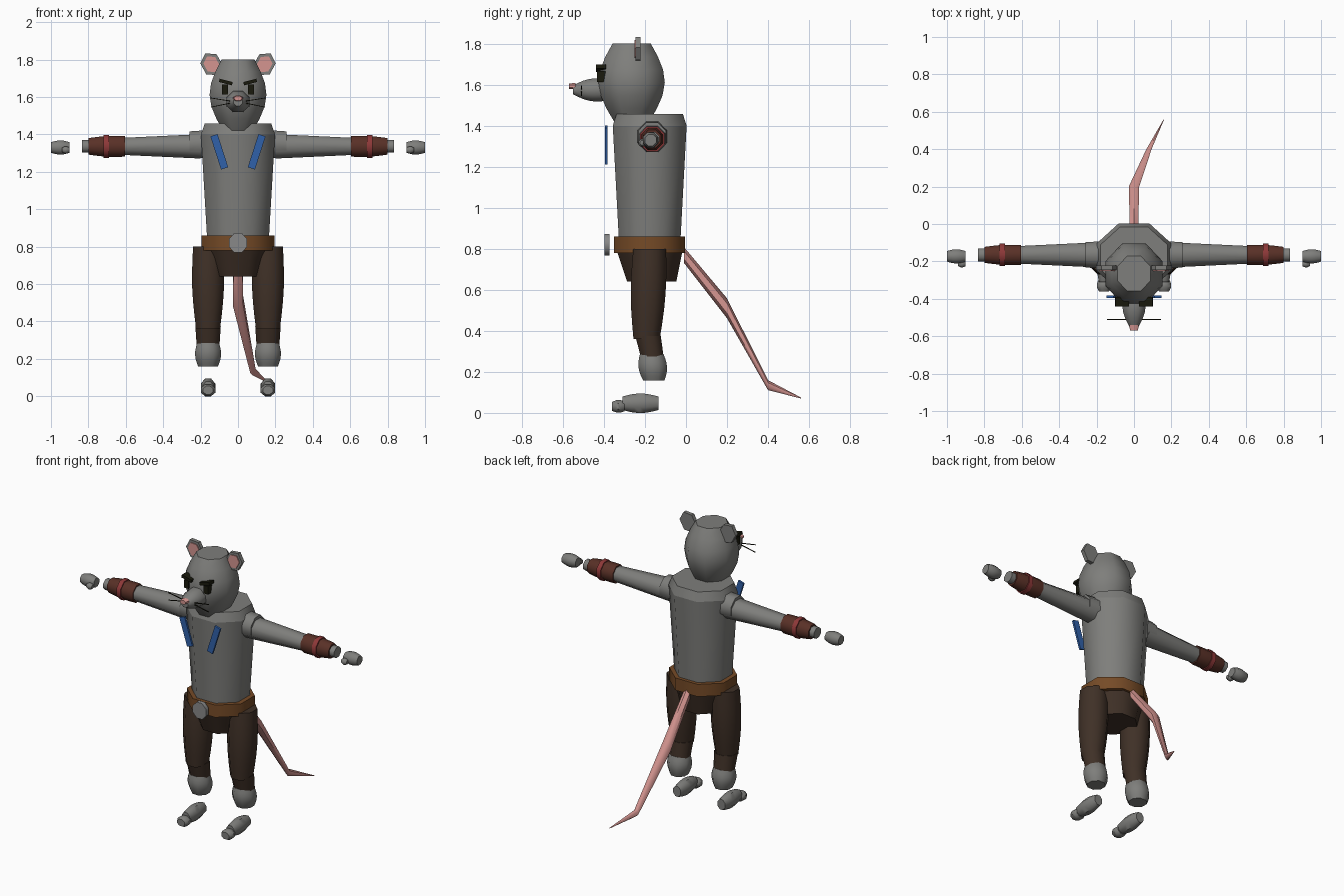
import bpy, bmesh
from math import cos, sin, pi, radians

cube = bpy.data.objects.get("Cube")
if cube:
    bpy.data.objects.remove(cube, do_unlink=True)


def material(name, red, green, blue):
    mat = bpy.data.materials.new(name)
    mat.use_nodes = True
    colour = (red, green, blue, 1)
    mat.diffuse_color = colour
    mat.node_tree.nodes["Principled BSDF"].inputs["Base Color"].default_value = colour
    return mat


fur = material("grey_fur", .21, .21, .2)
pink = material("pink_skin", .66, .3, .28)
blue = material("blue_cloth", .03, .12, .4)
leather = material("belt_leather", .18, .07, .02)
trouser = material("dark_brown_cloth", .05, .03, .02)
cuff_leather = material("cuff_leather", .1, .03, .02)
red_cloth = material("red_band", .27, .04, .04)
dark = material("near_black", .01, .01, .004)
metal = material("buckle_metal", .25, .25, .25)


def make_object(name, mat, bm):
    bmesh.ops.recalc_face_normals(bm, faces=bm.faces)
    mesh = bpy.data.meshes.new(name)
    bm.to_mesh(mesh)
    mesh.materials.append(mat)
    mesh.shade_smooth()
    mesh.set_sharp_from_angle(angle=radians(50))
    bpy.context.collection.objects.link(bpy.data.objects.new(name, mesh))


def ring(centre, axis, width, height, sides, turn=0):
    """Flat-sided polygon across an axis, turned within its own plane."""
    first, second = [i for i in range(3) if i != "xyz".index(axis)]
    points = []
    for i in range(sides):
        angle = 2 * pi * (i + .5) / sides
        a = width * cos(angle) / cos(pi / sides)
        b = height * sin(angle) / cos(pi / sides)
        point = list(centre)
        point[first] += a * cos(turn) - b * sin(turn)
        point[second] += a * sin(turn) + b * cos(turn)
        points.append(point)
    return points


def skin(name, mat, rings, pair=False):
    """Join rings with quads, cap the ends and add a mirrored twin for a pair."""
    bm = bmesh.new()
    rows = [[bm.verts.new(point) for point in points] for points in rings]
    for low, high in zip(rows, rows[1:]):
        for i in range(len(low)):
            bm.faces.new((low[i - 1], low[i], high[i], high[i - 1]))
    bm.faces.new(rows[0])
    bm.faces.new(rows[-1])
    make_object("left_" + name if pair else name, mat, bm)
    if pair:
        bmesh.ops.scale(bm, vec=(-1, 1, 1), verts=bm.verts)
        make_object("right_" + name, mat, bm)
    bm.free()


def tube(name, mat, start, axis, length, width, height,
         far=1, bulge=0, lean=0, sides=8, turn=0):
    """Straight part that tapers to the far scale and swells in the middle."""
    steps = 6 if bulge else 1
    rings = []
    for step in range(steps + 1):
        t = step / steps
        centre = list(start)
        centre["xyz".index(axis)] += length * t
        centre[1] += lean * t
        scale = 1 + (far - 1) * t + bulge * sin(pi * t)
        rings.append(ring(centre, axis, width * scale, height * scale, sides, turn))
    skin(name, mat, rings, pair=start[0] > 0)


# Head, snout and nose
tube("head", fur, (0, -.265, 1.42), "z", .38, .08, .085, far=1.1, bulge=.85)
tube("snout", fur, (0, -.4, 1.575), "y", -.15, .06, .055, far=.4, bulge=.25)
tube("nose", pink, (0, -.54, 1.593), "y", -.03, .026, .016, far=.8)

# Ears, each with a thin pink inset
tube("ear", fur, (.142, -.247, 1.775), "y", .025, .05, .058, sides=6, turn=-.5)
tube("inner_ear", pink, (.142, -.252, 1.775), "y", .006, .036, .042, sides=6, turn=-.5)

# Eyes, brows and whiskers
tube("eye", dark, (.07, -.433, 1.64), "y", .04, .016, .026, sides=4)
tube("brow", dark, (.065, -.44, 1.68), "y", .05, .036, .009, sides=4, turn=.25)
for label, height, tilt in (("upper", 1.586, .16), ("lower", 1.557, -.2)):
    tube(label + "_whisker", dark, (.09, -.512, height), "y", .005,
         .056, .002, sides=4, turn=tilt)

# Torso with a chamfered collar, straps, belt, buckle and pelvis
body_y = -.177
tube("torso", fur, (0, body_y, .84), "z", .56, .165, .15, far=1.2)
tube("collar", fur, (0, body_y, 1.4), "z", .057, .198, .18, far=.9)
tube("chest_strap", blue, (.1, -.395, 1.307), "y", .013, .02, .093, sides=4, turn=-.31)
tube("belt", leather, (0, body_y, .78), "z", .08, .195, .173)
tube("buckle", metal, (0, -.398, .82), "y", .026, .048, .052)
tube("pelvis", trouser, (0, body_y, .79), "z", -.15, .165, .16, far=.75, lean=.01)

# Arms
arm_y, arm_z = -.165, 1.336
tube("shoulder", fur, (.14, arm_y, 1.347), "x", .118, .075, .077, far=.9)
tube("arm", fur, (.2, arm_y, arm_z), "x", .42, .067, .065, far=.7)
tube("arm_cuff", cuff_leather, (.605, arm_y, arm_z), "x", .195, .053, .055, far=.8, bulge=.1)
tube("cuff_band", red_cloth, (.69, arm_y, arm_z), "x", .03, .06, .061)
tube("wrist", fur, (.77, arm_y, arm_z), "x", .064, .035, .033)
tube("hand", fur, (.9, -.173, 1.33), "x", .1, .028, .028, bulge=.35)
tube("thumb", fur, (.9, -.213, 1.317), "x", .04, .012, .012, bulge=.6)

# Legs, with the trouser wrap and bare ankle below
leg_x = .16
tube("leg", trouser, (leg_x, -.177, .8), "z", -.44, .08, .08, far=.8, bulge=.16, lean=-.015)
tube("shin_wrap", trouser, (leg_x, -.185, .375), "z", -.1, .068, .062, far=.9, lean=.02)
tube("ankle", fur, (leg_x, -.167, .285), "z", -.127, .058, .058, far=.9, bulge=.25, lean=.01)

# Feet
tube("foot", fur, (leg_x, -.135, .047), "y", -.175, .027, .033, bulge=.45)
tube("toe", fur, (leg_x, -.3, .032), "y", -.06, .03, .024, far=.9, bulge=.35)

# Tail bending back and to the left
spine = [(0, -.01, .77), (0, .2, .51), (.08, .4, .135), (.16, .56, .073)]
thickness = (.8, 1, .5, .05)
skin("tail", pink, [ring(point, "y", .028 * t, .042 * t, 6)
                    for point, t in zip(spine, thickness)])
